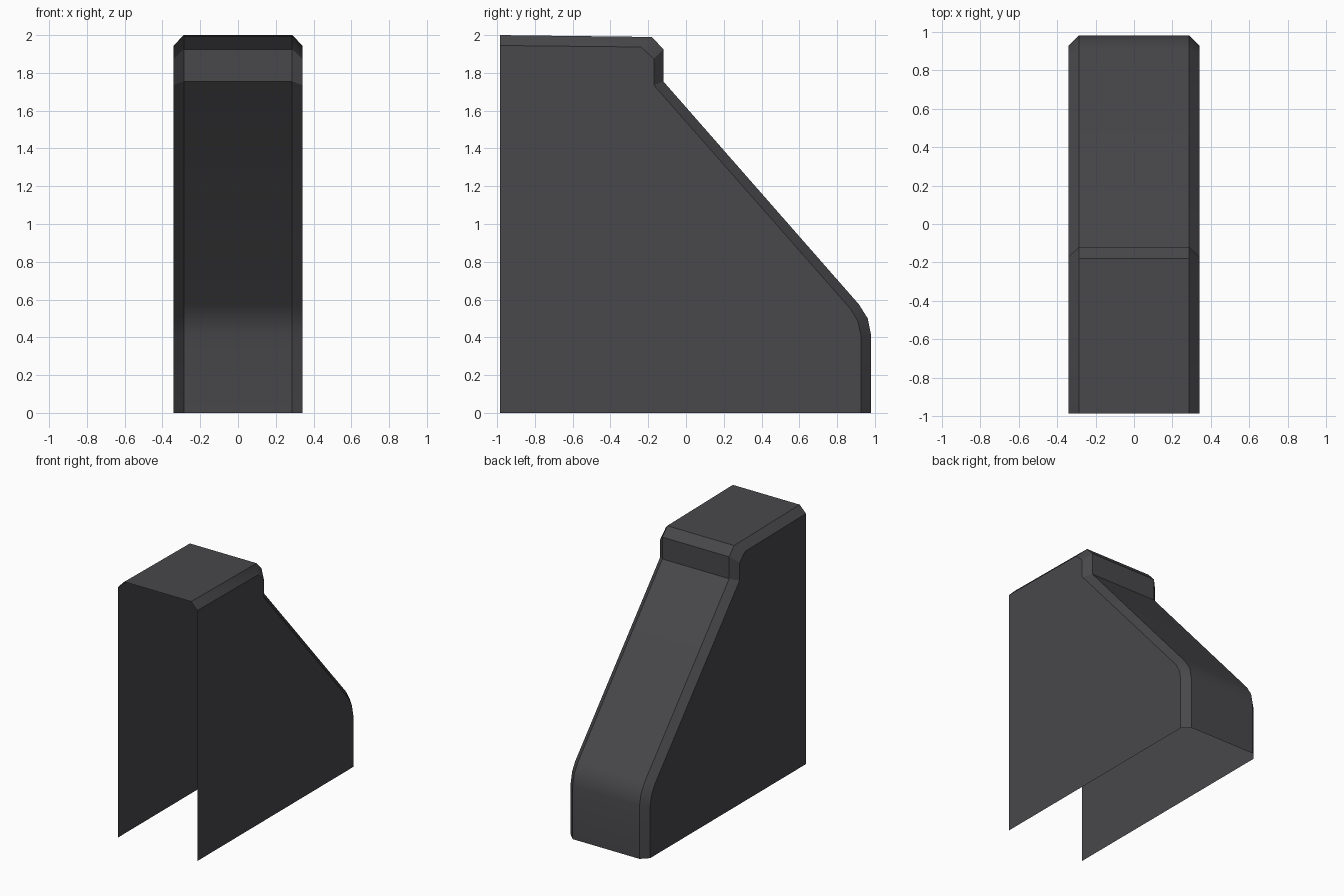
import bpy, bmesh

if "Cube" in bpy.data.objects:
    bpy.data.objects.remove(bpy.data.objects["Cube"])

# Side outline (y, z): outer edge of the rim, and edge of the flat side walls
RIM = [(-0.985, 2.0), (-0.18, 1.99), (-0.12, 1.925), (-0.12, 1.755),
       (0.915, 0.575), (0.962, 0.5), (0.98, 0.41), (0.98, 0.0)]
WALL = [(-0.985, 1.945), (-0.237, 1.937), (-0.17, 1.873), (-0.17, 1.735),
        (0.872, 0.55), (0.91, 0.485), (0.927, 0.405), (0.927, 0.0)]
RIM_X, WALL_X = 0.287, 0.341

grey = bpy.data.materials.new("dark grey")
grey.diffuse_color = (0.065, 0.064, 0.07, 1)
grey.use_nodes = True
grey.node_tree.nodes["Principled BSDF"].inputs["Base Color"].default_value = grey.diffuse_color

# Thin shell, open at the front and underneath
bm = bmesh.new()
rows = [[bm.verts.new((x, y, z)) for y, z in outline]
        for x, outline in ((-WALL_X, WALL), (-RIM_X, RIM), (RIM_X, RIM), (WALL_X, WALL))]

# Chamfers and rim strip
for a, b in zip(rows, rows[1:]):
    for i in range(len(RIM) - 1):
        bm.faces.new((a[i], b[i], b[i + 1], a[i + 1]))

# Flat side walls
for row, x in ((rows[0], -WALL_X), (rows[-1], WALL_X)):
    corner = bm.verts.new((x, WALL[0][0], 0))
    bm.faces.new(row + [corner])

bmesh.ops.recalc_face_normals(bm, faces=bm.faces)
# Make sure the top strip, and so the whole shell, faces outward
bm.normal_update()
top = max(bm.faces, key=lambda f: f.calc_center_median().z)
if top.normal.z < 0:
    bmesh.ops.reverse_faces(bm, faces=bm.faces)

mesh = bpy.data.meshes.new("sloped_cover")
bm.to_mesh(mesh)
bm.free()
mesh.materials.append(grey)
cover = bpy.data.objects.new("sloped_cover", mesh)
bpy.context.collection.objects.link(cover)

# Smooth only the rounded bend at the foot of the slope
bpy.context.view_layer.objects.active = cover
cover.select_set(True)
bpy.ops.object.shade_smooth_by_angle(angle=0.52)
